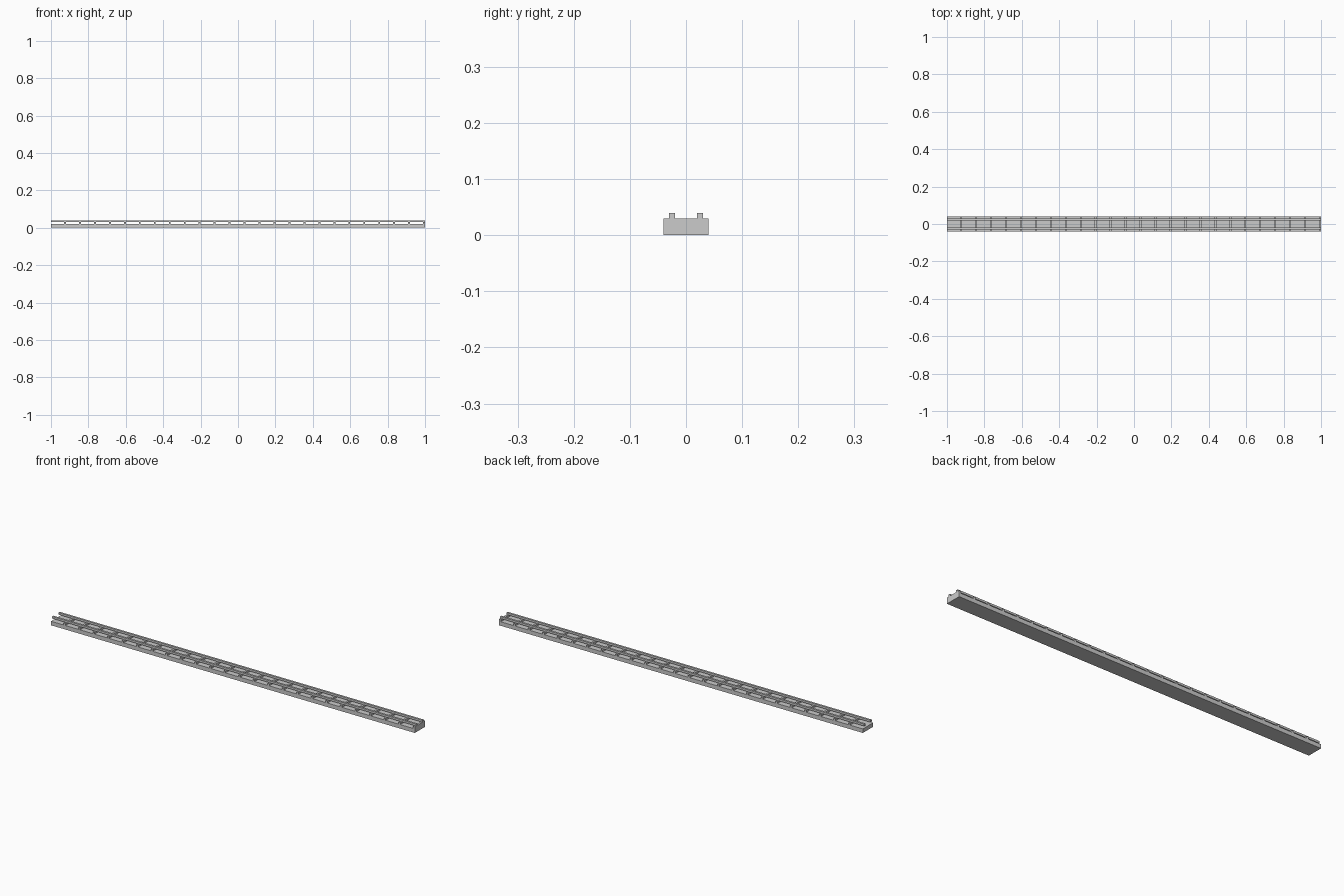
import bpy

if "Cube" in bpy.data.objects:
    bpy.data.objects.remove(bpy.data.objects["Cube"])


def box(name, x0, x1, y0, y1, z0, z1):
    bpy.ops.mesh.primitive_cube_add(size=1, location=((x0 + x1) / 2, (y0 + y1) / 2, (z0 + z1) / 2))
    ob = bpy.context.object
    ob.name = name
    ob.scale = (x1 - x0, y1 - y0, z1 - z0)
    bpy.ops.object.transform_apply(location=False, rotation=False, scale=True)
    return ob


# Track bed
box("track_bed", -1, 1, -0.04, 0.04, 0, 0.02)

# Sleepers, repeated along the bed up to the right end
sleepers = box("sleepers", -0.93, -0.92, -0.04, 0.04, 0.02, 0.03)
arr = sleepers.modifiers.new("repeat", "ARRAY")
arr.count = 25
arr.use_relative_offset = False
arr.use_constant_offset = True
arr.constant_offset_displace = (0.08, 0, 0)

# Pair of rails resting on the sleepers
for side, y in (("front", -0.025), ("back", 0.025)):
    box(side + "_rail", -1, 1, y - 0.005, y + 0.005, 0.03, 0.04)
